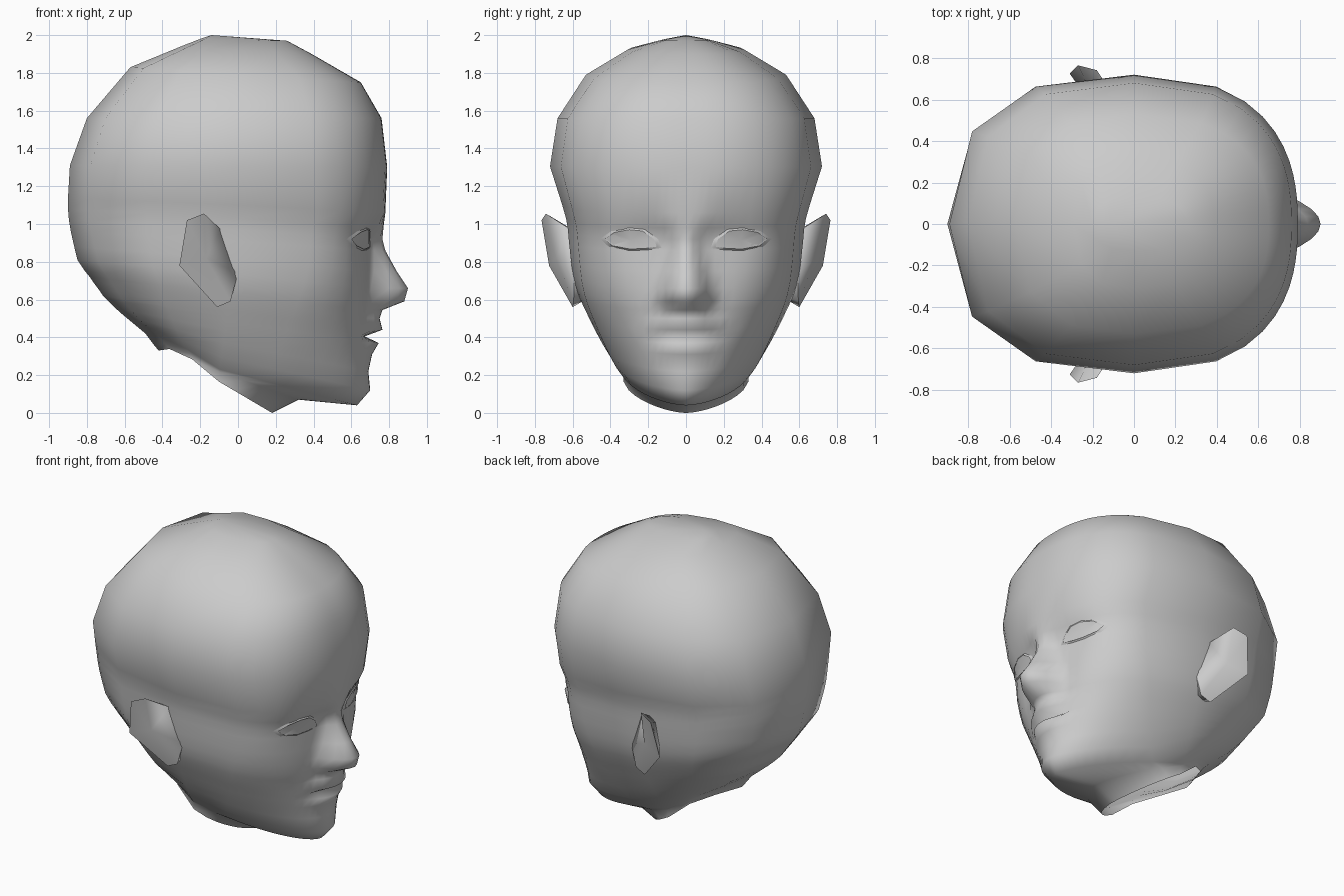
import bpy, bmesh, math
from mathutils.bvhtree import BVHTree

if "Cube" in bpy.data.objects:
    bpy.data.objects.remove(bpy.data.objects["Cube"])

skin = bpy.data.materials.new("grey")
skin.diffuse_color = (0.6, 0.6, 0.6, 1)
skin.use_nodes = True
skin.node_tree.nodes["Principled BSDF"].inputs["Base Color"].default_value = skin.diffuse_color


def finish(bm, name, angle=None):
    mesh = bpy.data.meshes.new(name)
    bm.to_mesh(mesh)
    mesh.materials.append(skin)
    ob = bpy.data.objects.new(name, mesh)
    bpy.context.collection.objects.link(ob)
    bpy.ops.object.select_all(action='DESELECT')
    ob.select_set(True)
    bpy.context.view_layer.objects.active = ob
    if angle:
        bpy.ops.object.shade_smooth_by_angle(angle=math.radians(angle))
    else:
        mesh.shade_smooth()
    return ob


# Rings from the neck rim to the crown: front z, front x, back z, back x, half width
rings = [
    (0.00, .18, .33, -.42, .33), (0.07, .32, .36, -.445, .335),
    (0.04, .63, .42, -.49, .35), (0.12, .70, .47, -.55, .40),
    (0.22, .69, .52, -.61, .445), (0.31, .69, .56, -.655, .48),
    (0.37, .69, .60, -.695, .505), (0.405, .69, .62, -.715, .518),
    (0.44, .69, .65, -.735, .534), (0.50, .69, .69, -.765, .557),
    (0.545, .695, .72, -.785, .572), (0.59, .70, .75, -.81, .585),
    (0.66, .70, .81, -.85, .60), (0.75, .70, .88, -.867, .61),
    (0.86, .705, .96, -.885, .62), (0.92, .71, 1.02, -.895, .625),
    (0.98, .725, 1.08, -.90, .635), (1.06, .755, 1.14, -.90, .655),
    (1.30, .79, 1.31, -.89, .72), (1.56, .76, 1.56, -.80, .68),
    (1.75, .65, 1.83, -.57, .53), (1.90, .39, 1.945, -.29, .31),
    (1.97, .26, 1.98, -.20, .13)]

# Lip, nose and brow relief per ring: forward height, half width
relief = {5: (.02, .15), 6: (.055, .18), 7: (-.02, .20), 8: (.075, .20),
          9: (.06, .15), 10: (.07, .14), 11: (.18, .155), 12: (.20, .155),
          13: (.14, .12), 14: (.075, .085), 15: (.055, .08), 16: (.045, .15),
          17: (.025, .3)}

# Columns of one half: fraction of the half width, front (+1) or back (-1)
half = [(u, 1) for u in (0, .06, .12, .18, .25, .33, .42, .52, .62, .72, .82, .92, 1)]
half += [(u, -1) for u in (.92, .62, 0)]
columns = [(u, s, 1) for u, s in half] + [(u, s, -1) for u, s in half[-2:0:-1]]


def ring_point(i, u, s, side):
    zf, xf, zb, xb, w = rings[i]
    mid = -0.1 + 0.1 * min(1, zf)
    # Pointed chin, full cheeks, rounder forehead and back
    if s < 0:
        n = 2.0 + 0.6 * min(1, zb)
    elif zf < 1.2:
        n = 1.6 + 1.1 * min(1, zf / .75)
    else:
        n = 2.45
    c = s * max(0, 1 - u ** n) ** (1 / n)
    x = mid + c * (xf - mid if s > 0 else mid - xb)
    y = u * w
    z = zf + (zb - zf) * (1 - c) / 2
    # Neck rim rises beside the nape
    z += .12 * max(0, 1 - i / 4) * max(0, -c) * u * u
    if s > 0:
        h, hw = relief.get(i, (0, 1))
        if y < hw:
            x += h * (1 - (y / hw) ** 2)
        # Eye socket hollow
        x -= 0.02 * math.exp(-((y - .25) / .12) ** 2 - ((z - .91) / .08) ** 2)
    return x, y * side, z


# Head: lofted rings closed at the crown, open at the neck
bm = bmesh.new()
loops = [[bm.verts.new(ring_point(i, *c)) for c in columns] for i in range(len(rings))]
n = len(columns)
for a, b in zip(loops, loops[1:]):
    for k in range(n):
        bm.faces.new((a[k], a[(k + 1) % n], b[(k + 1) % n], b[k]))
crown = bm.verts.new((-.14, 0, 2))
for k in range(n):
    bm.faces.new((loops[-1][k], loops[-1][(k + 1) % n], crown))
bm.normal_update()
surface = BVHTree.FromBMesh(bm)
finish(bm, "head")


def on_face(y, z, lift):
    hit = surface.ray_cast((2, y, z), (-1, 0, 0))[0]
    return hit.x + lift, y, z


# Eyes: almond plates with raised lids
almond = [(.155, .88), (.17, .92), (.23, .963), (.30, .97), (.38, .955),
          (.43, .92), (.39, .885), (.30, .868), (.22, .87)]
cy, cz = .29, .915
for side, label in ((1, "left"), (-1, "right")):
    def loop(bm, scale, lift):
        return [bm.verts.new(on_face(side * (cy + (y - cy) * scale),
                                     cz + (z - cz) * scale, lift)) for y, z in almond]

    def face(bm, verts):
        f = bm.faces.new(verts)
        f.normal_update()
        if f.normal.x < 0:
            f.normal_flip()

    m = len(almond)
    bm = bmesh.new()
    edge = loop(bm, 1.03, .003)
    centre = bm.verts.new(on_face(side * cy, cz, .006))
    for k in range(m):
        face(bm, (edge[k], edge[(k + 1) % m], centre))
    finish(bm, label + "_eye")

    bm = bmesh.new()
    inner, outer = loop(bm, 1.0, .01), loop(bm, 1.18, .001)
    for k in range(m):
        j = (k + 1) % m
        face(bm, (inner[k], inner[j], outer[j], outer[k]))
    finish(bm, label + "_eyelids")

# Ears: leaf-shaped shell whose front edge sinks into the cheek
rim = [(-.09, .61, .97), (-.18, .742, 1.055), (-.27, .765, 1.02), (-.31, .725, .78),
       (-.11, .60, .56), (-.04, .595, .59), (0.0, .59, .74)]
root = [(-.09, .58, .95), (-.15, .60, .97), (-.19, .60, .94), (-.20, .57, .78),
        (-.11, .50, .62), (-.05, .50, .63), (-.02, .53, .74)]
for side, label in ((1, "left"), (-1, "right")):
    bm = bmesh.new()
    a = [bm.verts.new((x, y * side, z)) for x, y, z in rim]
    b = [bm.verts.new((x, y * side, z)) for x, y, z in root]
    hollow = bm.verts.new((-.17, .69 * side, .82))
    for k in range(len(a)):
        j = (k + 1) % len(a)
        bm.faces.new((a[k], a[j], hollow))
        bm.faces.new((a[k], a[j], b[j], b[k]))
    bm.faces.new(b)
    bmesh.ops.recalc_face_normals(bm, faces=bm.faces)
    finish(bm, label + "_ear", 75)
